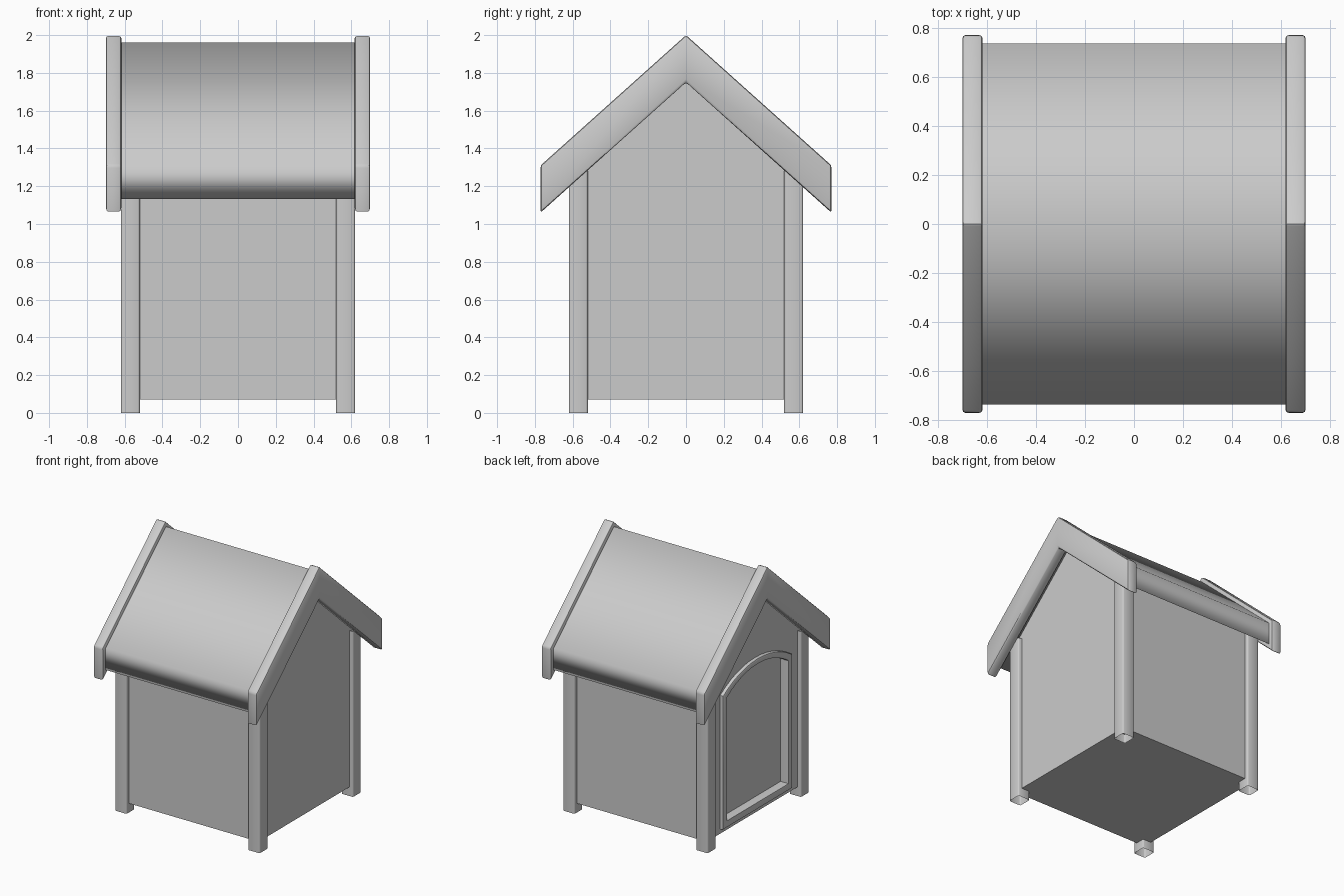
import bpy, bmesh, math
from mathutils import Vector

if "Cube" in bpy.data.objects:
    bpy.data.objects.remove(bpy.data.objects["Cube"])

SLOPE = 0.896


def prism(name, profile, x0, x1, bevel=0.0, caps=True):
    """Extrude a closed (y, z) outline along x."""
    bm = bmesh.new()
    a = [bm.verts.new((x0, y, z)) for y, z in profile]
    b = [bm.verts.new((x1, y, z)) for y, z in profile]
    n = len(profile)
    for i in range(n):
        j = (i + 1) % n
        bm.faces.new((a[i], a[j], b[j], b[i]))
    if caps:
        bm.faces.new(a[::-1])
        bm.faces.new(b)
    bmesh.ops.recalc_face_normals(bm, faces=bm.faces)
    if bevel:
        bmesh.ops.bevel(bm, geom=bm.edges[:], offset=bevel, segments=2,
                        profile=0.5, affect='EDGES')
    return finish(name, bm)


def finish(name, bm):
    me = bpy.data.meshes.new(name)
    bm.to_mesh(me)
    bm.free()
    ob = bpy.data.objects.new(name, me)
    bpy.context.collection.objects.link(ob)
    return ob


def smooth(ob, angle=35):
    bpy.ops.object.select_all(action='DESELECT')
    ob.select_set(True)
    bpy.context.view_layer.objects.active = ob
    bpy.ops.object.shade_smooth_by_angle(angle=math.radians(angle))


def chevron(half, apex_top, apex_low):
    drop = half * SLOPE
    return [(0, apex_top), (half, apex_top - drop), (half, apex_low - drop),
            (0, apex_low), (-half, apex_low - drop), (-half, apex_top - drop)]


def door_outline(half, bottom, spring, rise, steps=12):
    r = (half * half + rise * rise) / (2 * rise)
    a = math.asin(half / r)
    arc = [a - 2 * a * i / steps for i in range(steps + 1)]
    return [(-half, bottom), (half, bottom)] + [
        (r * math.sin(t), spring + rise - r + r * math.cos(t)) for t in arc]


# Body with gable ends
W = 0.59
body = prism("body_walls", [(-W, 0.07), (W, 0.07), (W, 1.29), (0, 1.82), (-W, 1.29)], -W, W)

# Recessed doorway cut into the left end
cutter = prism("door_cutter", door_outline(0.39, 0.14, 1.12, 0.12), -0.7, -0.55)
cutter.hide_render = True
mod = body.modifiers.new("doorway", 'BOOLEAN')
mod.object = cutter
mod.operation = 'DIFFERENCE'
mod.solver = 'EXACT'
bpy.context.view_layer.objects.active = body
bpy.ops.object.modifier_apply(modifier=mod.name)
bpy.data.objects.remove(cutter)

# Door frame
outer = door_outline(0.425, 0.105, 1.14, 0.13)
inner = door_outline(0.37, 0.16, 1.11, 0.115)
bm = bmesh.new()
rings = [[bm.verts.new((x, y, z)) for y, z in line]
         for x, line in ((-0.58, outer), (-0.617, outer), (-0.617, inner), (-0.55, inner))]
n = len(outer)
for k in range(3):
    for i in range(n):
        j = (i + 1) % n
        bm.faces.new((rings[k][i], rings[k][j], rings[k + 1][j], rings[k + 1][i]))
bmesh.ops.recalc_face_normals(bm, faces=bm.faces)
# Soften the front rims of the frame
front = [e for e in bm.edges if all(v in set(rings[1]) for v in e.verts)
         or all(v in set(rings[2]) for v in e.verts)]
bmesh.ops.bevel(bm, geom=front, offset=0.012, segments=2, profile=0.5, affect='EDGES')
smooth(finish("door_frame", bm))

# Corner posts, open at the bottom
for sx in (-1, 1):
    for sy in (-1, 1):
        bm = bmesh.new()
        bmesh.ops.create_cube(bm, size=1)
        bmesh.ops.scale(bm, vec=(0.1, 0.1, 1.28), verts=bm.verts)
        bmesh.ops.translate(bm, vec=Vector((0.57 * sx, 0.57 * sy, 0.64)), verts=bm.verts)
        ends = [f for f in bm.faces if abs(f.normal.z) > 0.9]
        bmesh.ops.delete(bm, geom=ends, context='FACES_ONLY')
        upright = [e for e in bm.edges
                   if abs(e.verts[0].co.z - e.verts[1].co.z) > 0.5]
        bmesh.ops.bevel(bm, geom=upright, offset=0.01, segments=2,
                        profile=0.5, affect='EDGES')
        smooth(finish("corner_post", bm), 60)

# Roof, fully smooth shaded between the gable boards
roof = prism("roof", chevron(0.735, 1.96, 1.79), -0.63, 0.63, caps=False)
smooth(roof, 180)

# Gable boards at both ends
for s in (-1, 1):
    x0, x1 = sorted((0.617 * s, 0.7 * s))
    smooth(prism("gable_board", chevron(0.77, 2.0, 1.75), x0, x1, bevel=0.013))
